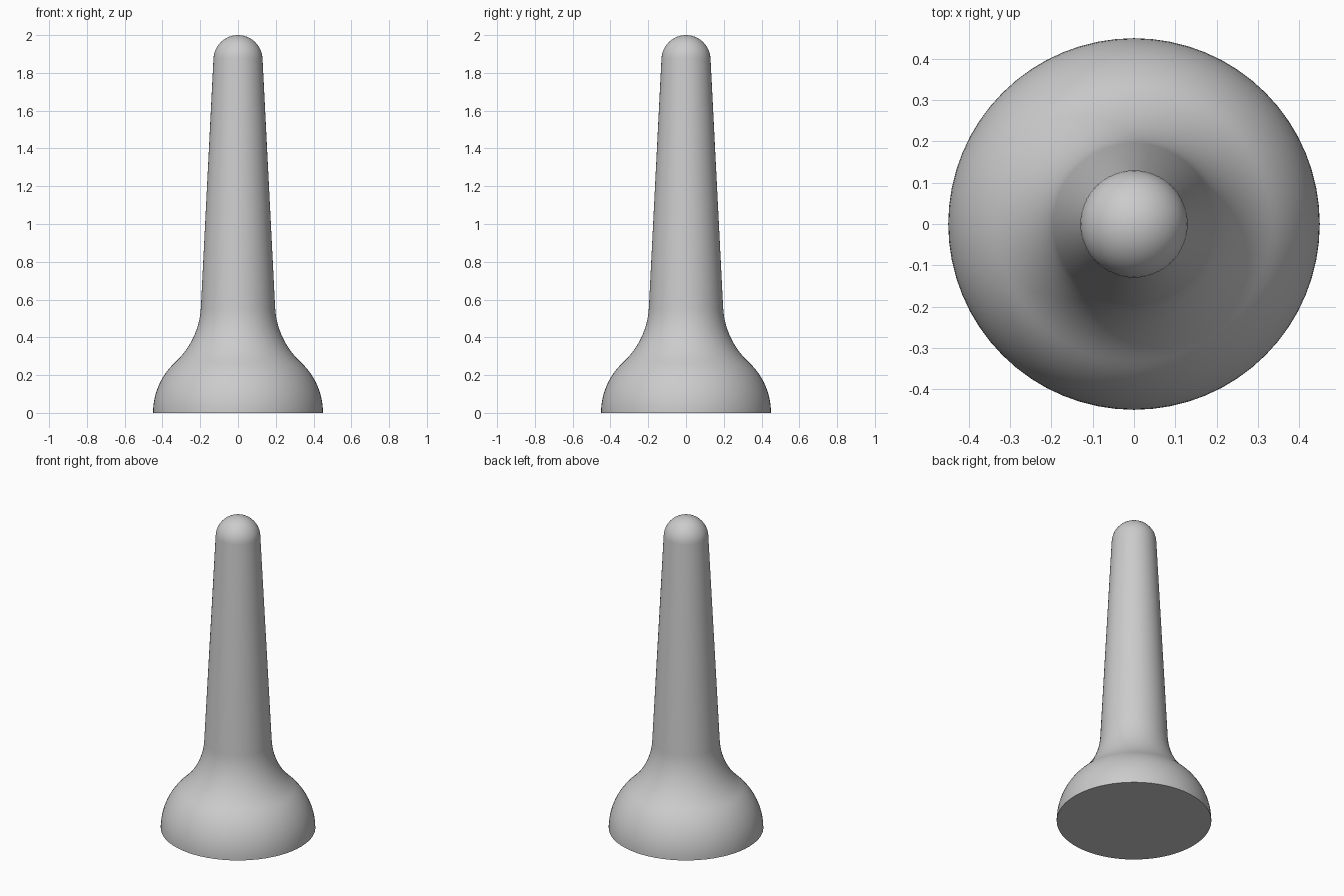
import bpy, bmesh
from math import sin, cos, pi, radians, atan2, hypot
from mathutils import Matrix

if "Cube" in bpy.data.objects:
    bpy.data.objects.remove(bpy.data.objects["Cube"], do_unlink=True)

SIDES = 64


def material(name, colour):
    mat = bpy.data.materials.new(name)
    mat.use_nodes = True
    mat.diffuse_color = colour
    mat.node_tree.nodes["Principled BSDF"].inputs["Base Color"].default_value = colour
    return mat


def arc(cx, cz, r, start, end, steps):
    angles = [start + (end - start) * i / steps for i in range(steps + 1)]
    return [(cx + r * cos(a), cz + r * sin(a)) for a in angles]


# Base bulge and the hollow flare above it meet in a smooth S-curve
bulge_r, bulge_x = 0.365, 0.085
flare_x, flare_z = 0.62, 0.58
meet = atan2(flare_z, flare_x - bulge_x)
flare_r = hypot(flare_x - bulge_x, flare_z) - bulge_r
profile = [(0, 0)] + arc(bulge_x, 0, bulge_r, 0, meet, 14)
profile += arc(flare_x, flare_z, flare_r, pi + meet, pi + radians(3), 14)[1:]

# Tapered shaft and rounded tip
profile += arc(0, 1.87, 0.13, radians(3), pi / 2, 12)
profile[-1] = (0, 2)

# Spin the profile around the vertical axis
bm = bmesh.new()
verts = [bm.verts.new((x, 0, z)) for x, z in profile]
edges = [bm.edges.new(pair) for pair in zip(verts, verts[1:])]
bmesh.ops.spin(bm, geom=verts + edges, axis=(0, 0, 1), cent=(0, 0, 0),
               steps=SIDES, angle=2 * pi)
bmesh.ops.remove_doubles(bm, verts=bm.verts, dist=0.0001)
bmesh.ops.recalc_face_normals(bm, faces=bm.faces)

mesh = bpy.data.meshes.new("flared_peg")
bm.to_mesh(mesh)
bm.free()
peg = bpy.data.objects.new("flared_peg", mesh)
bpy.context.collection.objects.link(peg)
mesh.materials.append(material("plain grey", (0.6, 0.6, 0.6, 1)))

bpy.context.view_layer.objects.active = peg
peg.select_set(True)
bpy.ops.object.shade_smooth_by_angle(angle=radians(35))
